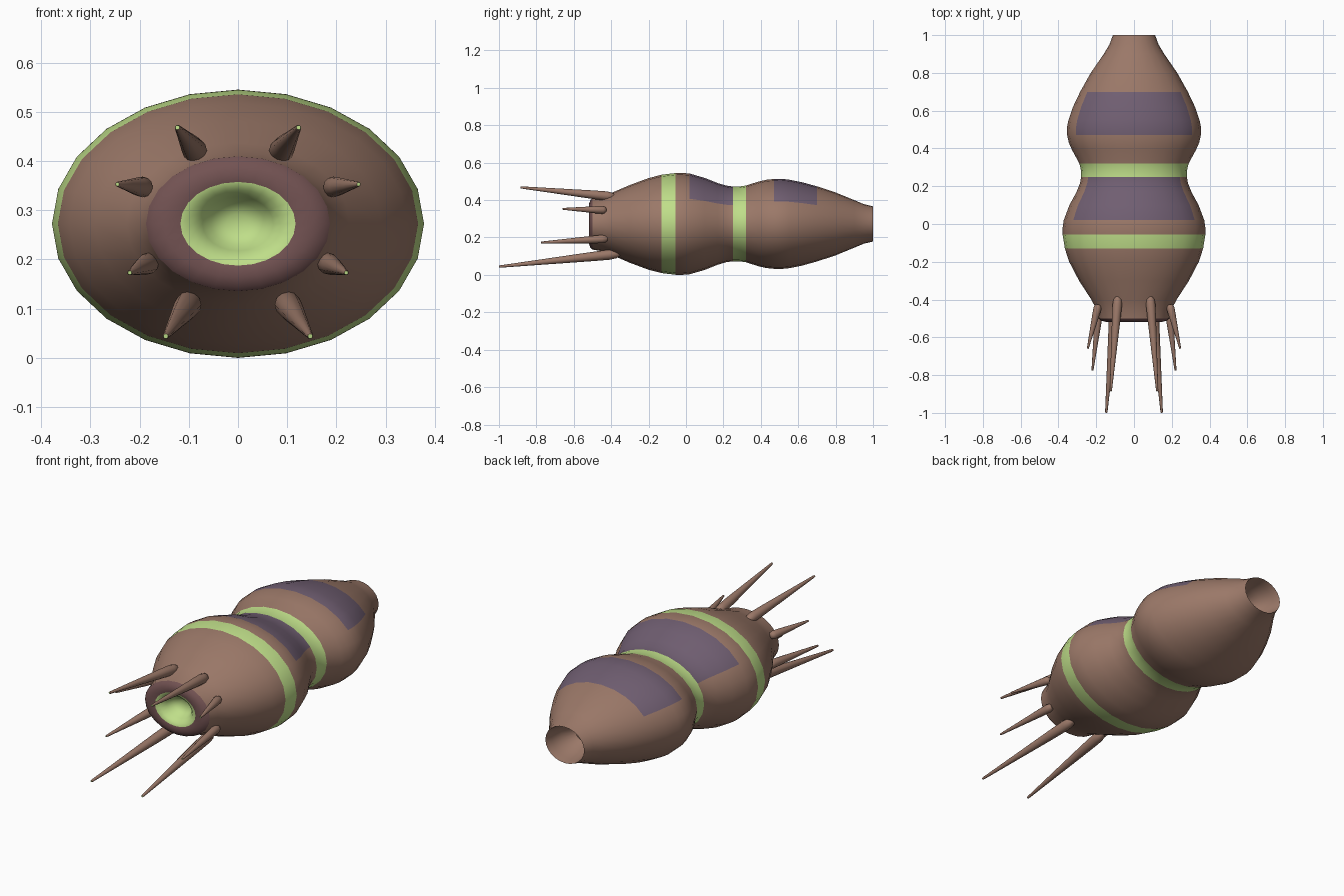
import bpy, bmesh, math
from mathutils import Vector

if "Cube" in bpy.data.objects:
    bpy.data.objects.remove(bpy.data.objects["Cube"])


def material(name, rgb):
    m = bpy.data.materials.new(name)
    m.diffuse_color = (*rgb, 1)
    m.use_nodes = True
    m.node_tree.nodes["Principled BSDF"].inputs["Base Color"].default_value = m.diffuse_color
    return m


brown = material("brown_skin", (0.33, 0.19, 0.14))
green = material("pale_green", (0.52, 0.73, 0.25))
purple = material("dusky_purple", (0.165, 0.115, 0.17))
maroon = material("mouth_maroon", (0.17, 0.085, 0.085))
SIDES, CZ = 24, 0.2725


def make_object(name, bm, mats, angle):
    bmesh.ops.recalc_face_normals(bm, faces=bm.faces[:])
    me = bpy.data.meshes.new(name)
    bm.to_mesh(me)
    bm.free()
    for m in mats:
        me.materials.append(m)
    ob = bpy.data.objects.new(name, me)
    bpy.context.collection.objects.link(ob)
    bpy.ops.object.select_all(action='DESELECT')
    ob.select_set(True)
    bpy.context.view_layer.objects.active = ob
    bpy.ops.object.shade_smooth_by_angle(angle=math.radians(angle))
    return ob


def loft(name, rings, mats, rule, angle=40):
    """Elliptical rings (y, half width, half height) skinned along y."""
    bm = bmesh.new()
    loops = []
    for y, rx, rz in rings:
        loops.append([bm.verts.new((rx * math.sin(a), y, CZ + rz * math.cos(a)))
                      for a in (2 * math.pi * i / SIDES for i in range(SIDES))])
    for k in range(len(loops) - 1):
        for i in range(SIDES):
            j = (i + 1) % SIDES
            f = bm.faces.new((loops[k][i], loops[k][j], loops[k + 1][j], loops[k + 1][i]))
            # angle of this face away from straight up
            t = 360 * (i + 0.5) / SIDES
            f.material_index = rule(k, (rings[k][0] + rings[k + 1][0]) / 2, min(t, 360 - t))
    bm.faces.new(loops[-1]).material_index = rule(len(loops) - 2, rings[-1][0], 180)
    return bm, name, mats, angle


# Body: two swollen segments with green bands and purple back plates
body_rings = [
    (-0.50, 0.187, 0.137), (-0.45, 0.200, 0.146), (-0.40, 0.226, 0.165),
    (-0.30, 0.291, 0.208), (-0.20, 0.343, 0.245), (-0.13, 0.366, 0.263),
    (-0.055, 0.378, 0.272), (-0.02, 0.378, 0.2725), (0.02, 0.372, 0.269),
    (0.10, 0.342, 0.246), (0.17, 0.304, 0.218), (0.215, 0.286, 0.205),
    (0.25, 0.280, 0.200), (0.285, 0.281, 0.200), (0.32, 0.289, 0.205),
    (0.39, 0.327, 0.227), (0.43, 0.345, 0.236), (0.47, 0.354, 0.240),
    (0.51, 0.355, 0.241), (0.55, 0.347, 0.237), (0.62, 0.323, 0.223),
    (0.70, 0.285, 0.201), (0.80, 0.229, 0.168), (0.90, 0.160, 0.127),
    (0.95, 0.130, 0.106), (1.00, 0.112, 0.094),
    # hollow tail opening
    (0.96, 0.103, 0.086), (0.90, 0.090, 0.075), (0.84, 0.050, 0.042),
]
TAIL = 25


def body_rule(k, y, t):
    if k >= TAIL:
        return 0
    if -0.13 < y < -0.055 or 0.25 < y < 0.32:
        return 1
    if t < 60 and (0.02 < y < 0.25 or 0.47 < y < 0.70):
        return 2
    return 0


make_object(*[(n, b, m, a) for b, n, m, a in
              [loft("body", body_rings, [brown, green, purple], body_rule)]][0])

# Mouth: maroon lip ring, green inner lip and green throat bowl
mouth_rings = [
    (-0.50, 0.187, 0.137), (-0.511, 0.175, 0.128), (-0.518, 0.150, 0.109),
    (-0.518, 0.117, 0.085), (-0.508, 0.092, 0.069), (-0.485, 0.072, 0.055),
    (-0.455, 0.055, 0.042), (-0.44, 0.025, 0.019),
]
bm, name, mats, angle = loft("mouth", mouth_rings, [maroon, green],
                             lambda k, y, t: 0 if k < 3 else 1, 60)
make_object(name, bm, mats, angle)


# Spikes around the mouth: tapered, rounded root, small green tip
def spike(name, base, tip, r):
    base, tip = Vector(base), Vector(tip)
    axis = tip - base
    rot = axis.to_track_quat('Z', 'Y')
    n = 12
    bm = bmesh.new()
    stations = [(-0.06, 0.45), (-0.025, 0.85), (0.03, 1.0), (0.2, 0.9),
                (0.6, 0.56), (0.985, 0.24), (1.0, 0.18)]
    loops = []
    for t, s in stations:
        loops.append([bm.verts.new(base + rot @ Vector((
            r * s * math.cos(2 * math.pi * i / n), r * s * math.sin(2 * math.pi * i / n),
            t * axis.length))) for i in range(n)])
    for k in range(len(loops) - 1):
        for i in range(n):
            j = (i + 1) % n
            bm.faces.new((loops[k][i], loops[k][j], loops[k + 1][j], loops[k + 1][i]))
    bm.faces.new(loops[0])
    bm.faces.new(loops[-1]).material_index = 1
    make_object(name, bm, [brown, green], 50)


spikes = {
    "top_spike": ((0.087, -0.41, 0.420), (0.123, -0.885, 0.468), 0.025),
    "upper_side_spike": ((0.192, -0.44, 0.347), (0.245, -0.66, 0.353), 0.021),
    "lower_side_spike": ((0.182, -0.44, 0.192), (0.220, -0.775, 0.173), 0.022),
    "bottom_spike": ((0.100, -0.39, 0.110), (0.147, -1.0, 0.044), 0.027),
}
for name, (b, t, r) in spikes.items():
    for side, sx in (("right", 1), ("left", -1)):
        spike(f"{side}_{name}", (sx * b[0], b[1], b[2]), (sx * t[0], t[1], t[2]), r)
